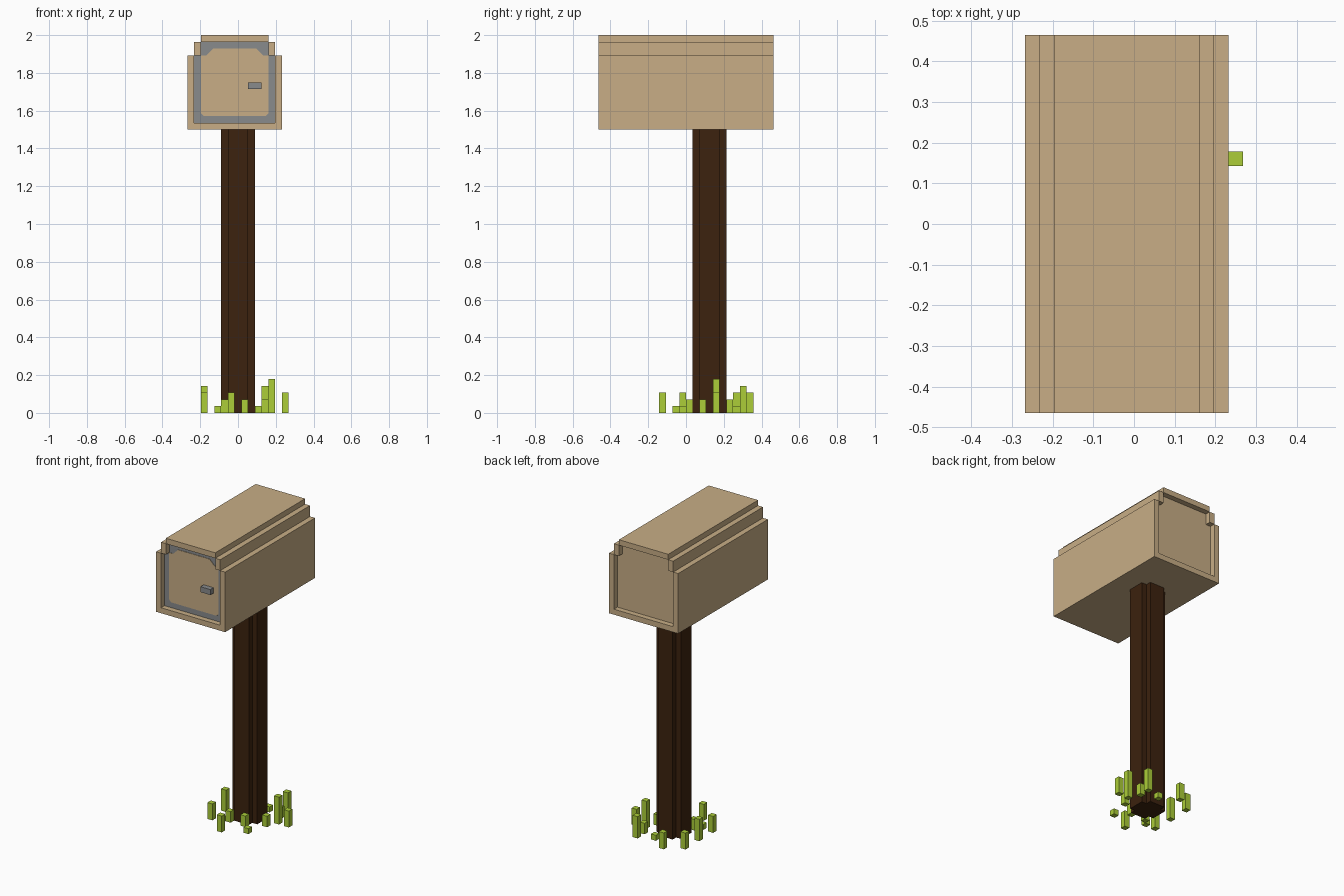
import bpy, bmesh

if "Cube" in bpy.data.objects:
    bpy.data.objects.remove(bpy.data.objects["Cube"])

V = 1 / 28                      # one grid cell
OX, OY = -7.5, -13              # grid origin offset, in cells


def material(name, r, g, b):
    m = bpy.data.materials.new(name)
    lin = [((c / 255 + 0.055) / 1.055) ** 2.4 for c in (r, g, b)]
    m.diffuse_color = (*lin, 1)
    m.use_nodes = True
    m.node_tree.nodes["Principled BSDF"].inputs["Base Color"].default_value = m.diffuse_color
    return m


TAN = material("tan", 200, 174, 134)
GREY = material("grey", 137, 139, 140)
BROWN = material("dark_brown", 60, 34, 14)
GREEN = material("grass_green", 172, 206, 56)


def finish(name, bm, mat):
    bmesh.ops.recalc_face_normals(bm, faces=bm.faces)
    mesh = bpy.data.meshes.new(name)
    bm.to_mesh(mesh)
    bm.free()
    mesh.materials.append(mat)
    bpy.context.collection.objects.link(bpy.data.objects.new(name, mesh))


def prism(name, points, axis, a, b, mat):
    """Extrude a grid outline along y (points are x,z) or z (points are x,y)."""
    bm = bmesh.new()
    if axis == "y":
        co = [(p + OX, a + OY, q) for p, q in points]
        step = (0, (b - a) * V, 0)
    else:
        co = [(p + OX, q + OY, a) for p, q in points]
        step = (0, 0, (b - a) * V)
    face = bm.faces.new([bm.verts.new([c * V for c in p]) for p in co])
    ext = bmesh.ops.extrude_face_region(bm, geom=[face], use_keep_orig=True)
    verts = [g for g in ext["geom"] if isinstance(g, bmesh.types.BMVert)]
    bmesh.ops.translate(bm, verts=verts, vec=step)
    finish(name, bm, mat)


def rect(x0, x1, y0, y1):
    return [(x0, y0), (x1, y0), (x1, y1), (x0, y1)]


def mirrored(half, centre=7):
    return half + [(2 * centre - x, z) for x, z in reversed(half)]


# Box shell: full-length boards, stepped toward the roof
prism("floor_board", rect(0, 14, 42, 43), "y", 0, 26, TAN)
prism("roof_board", rect(2, 12, 55, 56), "y", 0, 26, TAN)
for side, wall, shoulder in (("left", 0, 1), ("right", 13, 12)):
    prism(side + "_wall", rect(wall, wall + 1, 43, 53), "y", 0, 26, TAN)
    prism(side + "_shoulder", rect(shoulder, shoulder + 1, 53, 55), "y", 0, 26, TAN)

# Recessed end panels; the front one is grey with a tan centre plate
opening = mirrored([(1, 43), (1, 53), (2, 53), (2, 55)])
prism("back_panel", opening, "y", 24, 25, TAN)
prism("door_trim", opening, "y", 1, 2, GREY)
centre = mirrored([(2.4, 44), (2, 44.4), (2, 53), (2.8, 53), (3.8, 54)])
prism("door_centre", centre, "y", 0.93, 1, TAN)
prism("door_handle", rect(9, 11, 48, 49), "y", 0, 0.95, GREY)

# Post with notched corners
post = [(6, 14), (9, 14), (9, 15), (10, 15), (10, 18), (9, 18),
        (9, 19), (6, 19), (6, 18), (5, 18), (5, 15), (6, 15)]
prism("post", post, "z", 0, 42, BROWN)

# Grass blades: x cell, y cell, height
blades = [(2, 12, 3), (2, 16, 4), (2, 20, 3), (4, 12, 1), (5, 13, 2),
          (5, 22, 3), (6, 9, 3), (8, 13, 2), (8, 20, 1), (10, 11, 1),
          (11, 15, 2), (11, 19, 2), (11, 21, 4), (12, 17, 5), (14, 17, 3)]
for n, (x, y, h) in enumerate(blades):
    prism(f"grass_blade_{n + 1}", rect(x, x + 1, y, y + 1), "z", 0, h, GREEN)
